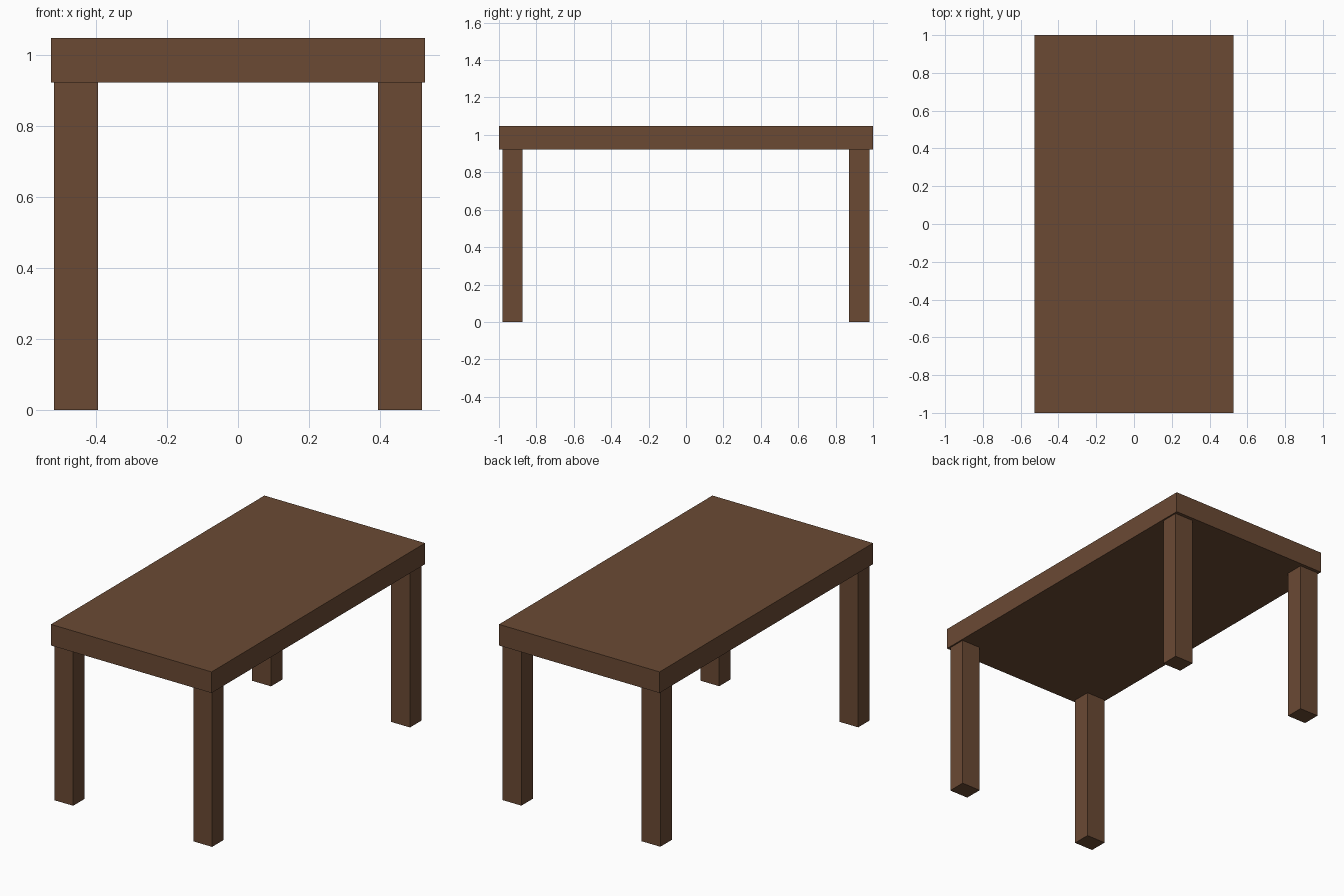
import bpy

if "Cube" in bpy.data.objects:
    bpy.data.objects.remove(bpy.data.objects["Cube"])

wood = bpy.data.materials.new("brown wood")
wood.diffuse_color = (0.145, 0.068, 0.034, 1.0)
wood.use_nodes = True
wood.node_tree.nodes["Principled BSDF"].inputs["Base Color"].default_value = wood.diffuse_color


def box(name, center, size):
    bpy.ops.mesh.primitive_cube_add(size=1, location=center)
    ob = bpy.context.object
    ob.name = name
    ob.scale = size
    bpy.ops.object.transform_apply(location=False, rotation=False, scale=True)
    ob.data.materials.append(wood)
    return ob


TOP_Z, UNDER_Z = 1.047, 0.922

# Table top slab
box("table_top", (0, 0, (TOP_Z + UNDER_Z) / 2), (1.054, 2.0, TOP_Z - UNDER_Z))

# Four square legs, set in slightly from the edges
for y, end in ((-0.928, "front"), (0.926, "back")):
    for x, side in ((-0.456, "left"), (0.456, "right")):
        box(f"{end}_{side}_leg", (x, y, UNDER_Z / 2), (0.124, 0.108, UNDER_Z))
